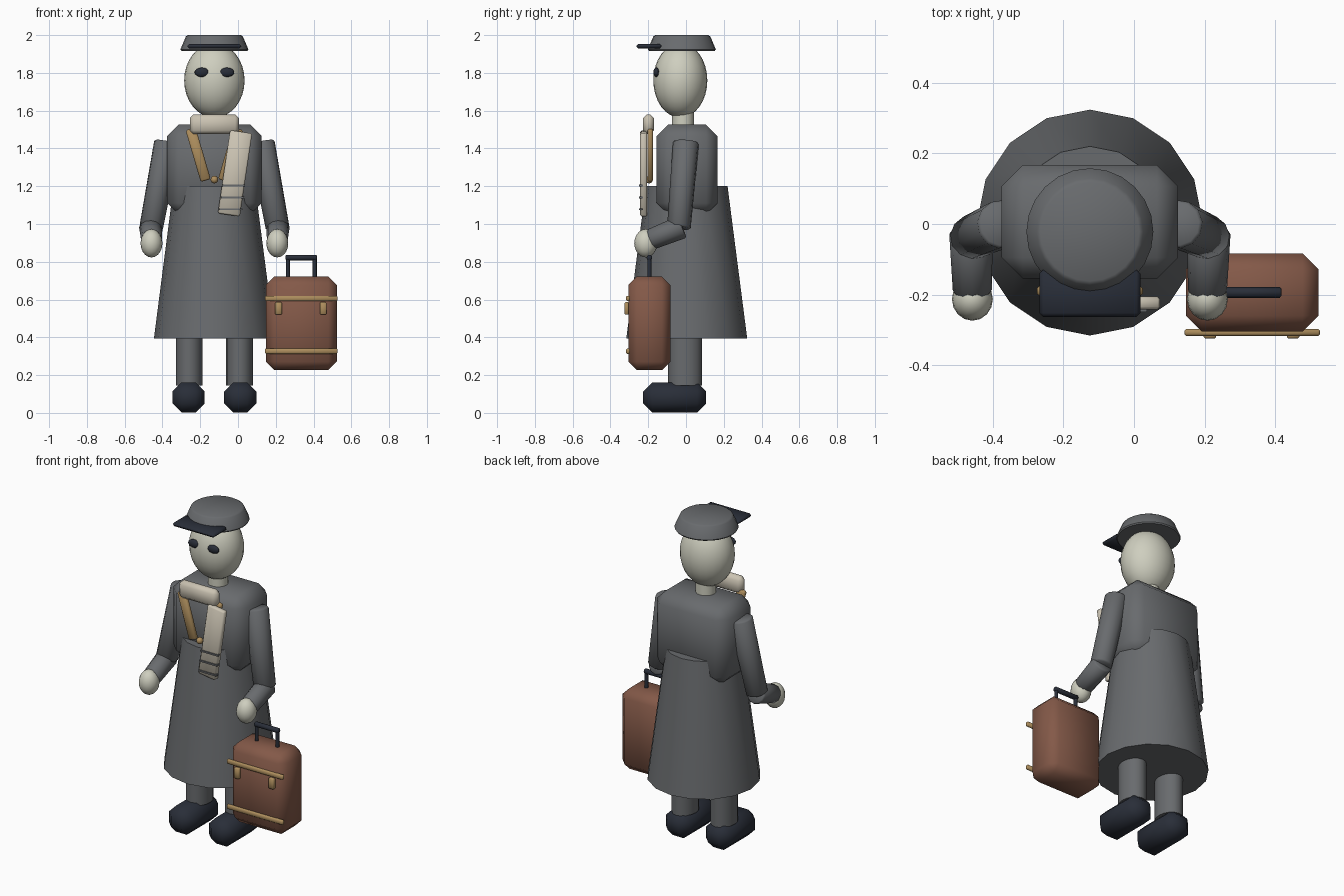
import bpy, math
from mathutils import Vector

if "Cube" in bpy.data.objects:
    bpy.data.objects.remove(bpy.data.objects["Cube"])

CX = -0.125  # the figure stands left of the origin, luggage on the right


def mat(name, rgb):
    m = bpy.data.materials.new(name)
    m.diffuse_color = (*rgb, 1)
    m.use_nodes = True
    m.node_tree.nodes["Principled BSDF"].inputs["Base Color"].default_value = m.diffuse_color
    return m


COAT = mat("coat_grey", (0.14, 0.147, 0.155))
SKIN = mat("pale", (0.62, 0.62, 0.52))
SCARF = mat("cream", (0.60, 0.55, 0.45))
TAN = mat("tan", (0.42, 0.27, 0.11))
BROWN = mat("brown_leather", (0.23, 0.10, 0.065))
DARK = mat("near_black", (0.022, 0.027, 0.04))


def finish(name, m, bevel=0.0, angle=50):
    o = bpy.context.object
    o.name = name
    o.data.materials.append(m)
    bpy.ops.object.transform_apply(location=False, rotation=False, scale=True)
    if bevel:
        b = o.modifiers.new("bevel", 'BEVEL')
        b.width, b.segments = bevel, 1
        b.limit_method = 'ANGLE'
        b.angle_limit = math.radians(50)
        bpy.ops.object.modifier_apply(modifier=b.name)
    bpy.ops.object.shade_smooth_by_angle(angle=math.radians(angle))
    return o


def box(name, loc, size, m, bevel=0.0, rot_y=0.0):
    bpy.ops.mesh.primitive_cube_add(size=1, location=loc, rotation=(0, rot_y, 0))
    bpy.context.object.scale = size
    return finish(name, m, bevel)


def ball(name, loc, radii, m, seg=20, rings=12):
    bpy.ops.mesh.primitive_uv_sphere_add(segments=seg, ring_count=rings, location=loc)
    bpy.context.object.scale = radii
    return finish(name, m)


def tube(name, a, b, r1, r2, m, sides=16, bevel=0.0, sx=1.0):
    a, b = Vector(a), Vector(b)
    d = b - a
    bpy.ops.mesh.primitive_cone_add(vertices=sides, radius1=r1, radius2=r2, depth=d.length,
                                    location=(a + b) / 2,
                                    rotation=d.to_track_quat('Z', 'Y').to_euler())
    bpy.context.object.scale = (sx, 1, 1)
    return finish(name, m, bevel)


# Coat: flared skirt and blocky torso
tube("coat_skirt", (CX, 0.004, 0.395), (CX, 0.004, 1.20), 0.32, 0.216, COAT)
box("coat_torso", (CX, 0.006, 1.288), (0.50, 0.322, 0.475), COAT, 0.06)

# Neck, head, eyes
tube("neck", (CX, -0.016, 1.48), (CX, -0.016, 1.62), 0.058, 0.058, SKIN)
ball("head", (CX, -0.03, 1.76), (0.16, 0.143, 0.197), SKIN, 24, 16)

# Cap with brim
tube("cap", (CX, -0.022, 1.917), (CX, -0.022, 2.0), 0.183, 0.148, COAT, 24, 0.008)
box("cap_brim", (CX, -0.196, 1.941), (0.286, 0.134, 0.025), DARK, 0.011)

# Paired parts, mirrored about the body centre
for side, s in (("left", -1), ("right", 1)):
    def p(x, y, z):
        return (CX + s * x, y, z)

    ball(side + "_eye", p(0.066, -0.157, 1.803), (0.039, 0.016, 0.025), DARK, 16, 8)
    tube(side + "_upper_arm", p(0.335, -0.038, 0.978), p(0.25, 0.0, 1.435),
         0.063, 0.069, COAT, 12, 0.008)
    tube(side + "_forearm", p(0.337, -0.02, 0.985), p(0.333, -0.195, 0.915),
         0.062, 0.055, COAT, 12, 0.008)
    ball(side + "_hand", p(0.333, -0.213, 0.898), (0.058, 0.061, 0.075), SKIN, 16, 10)
    tube(side + "_leg", p(0.133, -0.005, 0.145), p(0.133, -0.005, 0.45),
         0.09, 0.09, COAT, 16, 0.0, 0.79)
    box(side + "_shoe", p(0.137, -0.06, 0.082), (0.17, 0.333, 0.16), DARK, 0.048)
    # Chest strap slanting to the middle
    box(side + "_chest_strap", p(0.086, -0.19, 1.367), (0.055, 0.03, 0.285), TAN, 0.008, s * 0.285)

ball("strap_knob", (CX, -0.195, 1.235), (0.02, 0.02, 0.02), TAN, 12, 8)

# Scarf
box("scarf_collar", (CX, -0.198, 1.528), (0.26, 0.058, 0.105), SCARF, 0.02)
box("scarf_tail", (-0.016, -0.224, 1.268), (0.118, 0.037, 0.445), SCARF, 0.008, 0.147)
for i in range(3):
    box(f"scarf_stripe_{i + 1}", (-0.024 - 0.006 * i, -0.238, 1.204 - 0.063 * i),
        (0.122, 0.022, 0.01), COAT)

# Suitcase with bands, clasps and handle
SX, SY = 0.335, -0.194
box("suitcase", (SX, SY, 0.474), (0.376, 0.222, 0.496), BROWN, 0.045)
for name, z in (("upper", 0.606), ("lower", 0.327)):
    box(name + "_band", (SX, -0.307, z), (0.384, 0.02, 0.028), TAN, 0.005)
for name, s in (("left", -1), ("right", 1)):
    box(name + "_clasp", (SX - 0.002 + s * 0.118, -0.313, 0.553), (0.036, 0.024, 0.066), TAN, 0.005)
    x = SX + s * 0.071
    tube(name + "_handle_post", (x, SY, 0.70), (x, SY, 0.825), 0.011, 0.011, DARK, 12)
tube("handle_bar", (SX - 0.083, SY, 0.822), (SX + 0.083, SY, 0.822), 0.015, 0.015, DARK, 12, 0.005)
